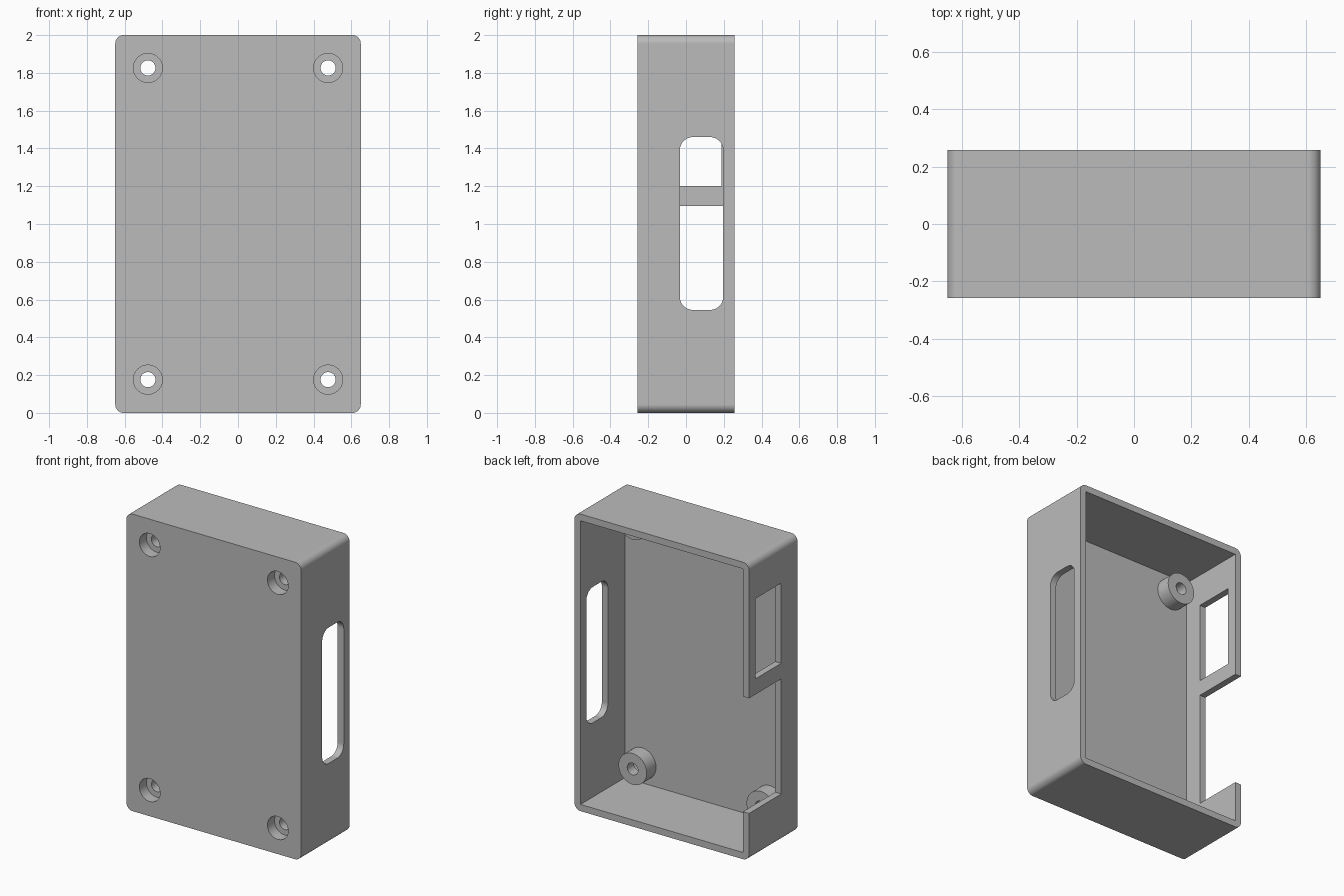
import bpy, bmesh, math
from mathutils import Matrix, Vector

cube = bpy.data.objects.get("Cube")
if cube:
    bpy.data.objects.remove(cube, do_unlink=True)

WALL = 0.045
X, Y, Z = 0.65, 0.258, 2.0          # half width, half depth, full height
FLOOR = -Y + WALL                   # inner side of the front plate

grey = bpy.data.materials.new("plain_grey")
grey.use_nodes = True
grey.diffuse_color = (0.5, 0.5, 0.5, 1)
grey.node_tree.nodes["Principled BSDF"].inputs["Base Color"].default_value = (0.5, 0.5, 0.5, 1)


def to_object(name, bm):
    mesh = bpy.data.meshes.new(name)
    bm.to_mesh(mesh)
    bm.free()
    mesh.materials.append(grey)
    obj = bpy.data.objects.new(name, mesh)
    bpy.context.collection.objects.link(obj)
    return obj


def block(name, lo, hi, axis=0, radius=0.0):
    """Box between two corners, with the edges along one axis rounded."""
    lo, hi = Vector(lo), Vector(hi)
    bm = bmesh.new()
    bmesh.ops.create_cube(bm, size=1)
    bmesh.ops.scale(bm, vec=hi - lo, verts=bm.verts)
    bmesh.ops.translate(bm, vec=(lo + hi) / 2, verts=bm.verts)
    if radius:
        edges = [e for e in bm.edges
                 if abs((e.verts[0].co - e.verts[1].co)[axis]) > 1e-4]
        bmesh.ops.bevel(bm, geom=edges, offset=radius, segments=10,
                        profile=0.5, affect='EDGES')
    return to_object(name, bm)


def cylinder(name, x, z, radius, y0, y1):
    """Round bar running from front to back."""
    bm = bmesh.new()
    bmesh.ops.create_cone(bm, cap_ends=True, segments=48, radius1=radius,
                          radius2=radius, depth=y1 - y0,
                          matrix=Matrix.Translation((x, (y0 + y1) / 2, z))
                          @ Matrix.Rotation(math.pi / 2, 4, 'X'))
    return to_object(name, bm)


def combine(target, tool, operation):
    """Apply a boolean with a tool, then drop the tool."""
    mod = target.modifiers.new(tool.name, 'BOOLEAN')
    mod.operation = operation
    mod.solver = 'EXACT'
    mod.object = tool
    bpy.context.view_layer.objects.active = target
    bpy.ops.object.modifier_apply(modifier=mod.name)
    bpy.data.objects.remove(tool, do_unlink=True)


# Outer case with rounded corners, hollowed from the back
case = block("case_shell", (-X, -Y, 0), (X, Y, Z), axis=1, radius=0.045)
combine(case, block("cavity", (-X + WALL, FLOOR, WALL),
                    (X - WALL, Y + 0.1, Z - WALL)), 'DIFFERENCE')

# Long rounded slot in the left wall
combine(case, block("side_slot", (X - 0.1, -0.033, 0.545),
                    (X + 0.1, 0.197, 1.46), axis=0, radius=0.07), 'DIFFERENCE')

# Square window and open notch in the opposite wall
combine(case, block("side_window", (-X - 0.1, -0.085, 1.2),
                    (-X + 0.1, 0.188, 1.74)), 'DIFFERENCE')
combine(case, block("side_notch", (-X - 0.1, -0.085, 0.32),
                    (-X + 0.1, Y + 0.1, 1.095)), 'DIFFERENCE')

# Four screw posts, each with a through hole and a wider recess in front
for x in (-0.477, 0.477):
    for z in (0.176, 1.826):
        combine(case, cylinder("post", x, z, 0.105, FLOOR - 0.02, FLOOR + 0.1), 'UNION')
        combine(case, cylinder("recess", x, z, 0.077, -Y - 0.1, -Y + 0.075), 'DIFFERENCE')
        combine(case, cylinder("screw_hole", x, z, 0.04, -Y - 0.1, Y), 'DIFFERENCE')

# Smooth rounds, crisp edges, flat walls
bpy.ops.object.select_all(action='DESELECT')
case.select_set(True)
bpy.context.view_layer.objects.active = case
bpy.ops.object.shade_smooth_by_angle(angle=math.radians(30))
flat = case.modifiers.new("flat_walls", 'WEIGHTED_NORMAL')
flat.keep_sharp = True
